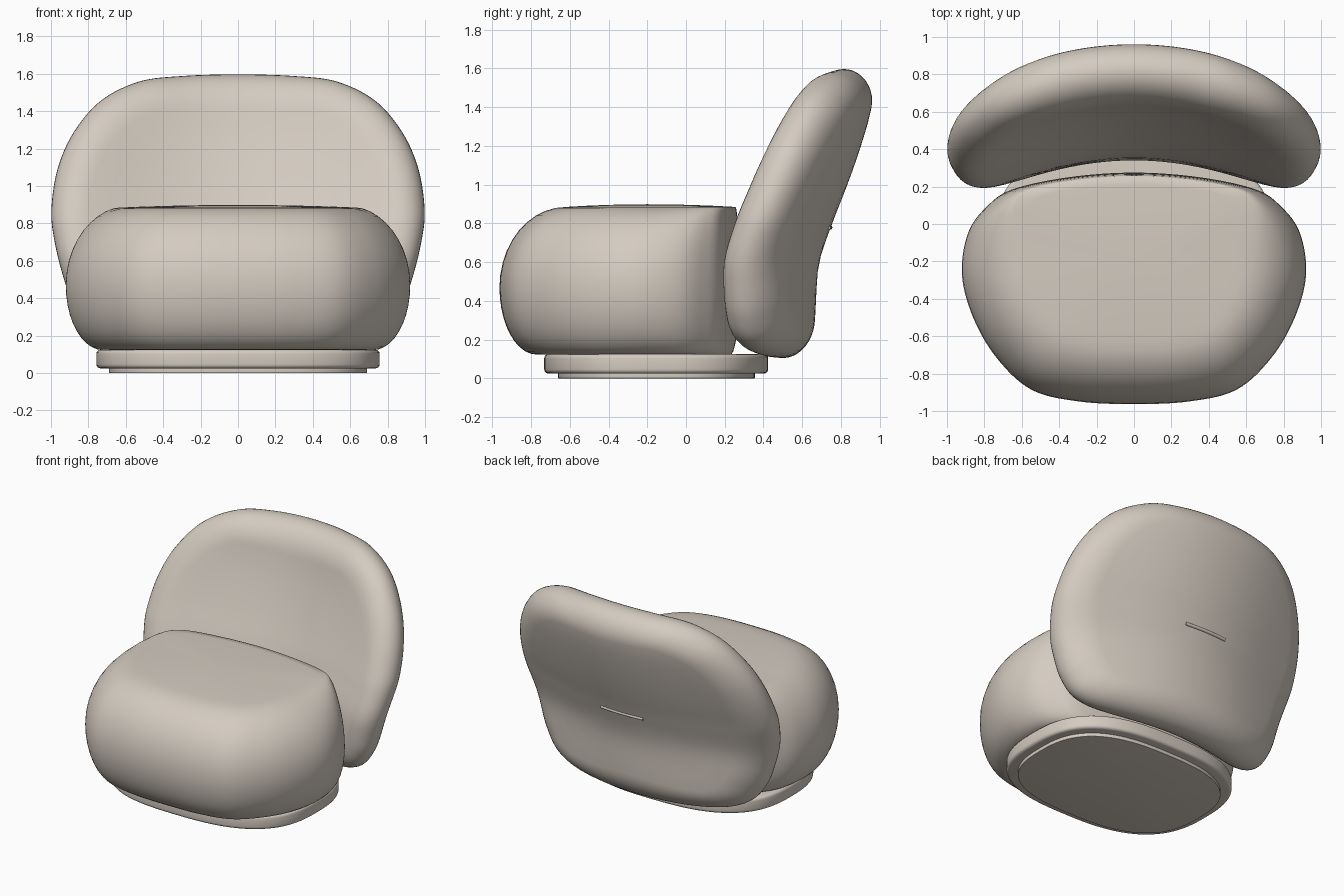
import bpy, bmesh, math
from mathutils import Vector

if "Cube" in bpy.data.objects:
    bpy.data.objects.remove(bpy.data.objects["Cube"])

fabric = bpy.data.materials.new("warm beige fabric")
fabric.diffuse_color = (0.66, 0.60, 0.53, 1)
fabric.use_nodes = True
fabric.node_tree.nodes["Principled BSDF"].inputs["Base Color"].default_value = fabric.diffuse_color


def catmull(a, b, c, d, t):
    return 0.5 * (2 * b + (c - a) * t + (2 * a - 5 * b + 4 * c - d) * t * t
                  + (3 * b - a - 3 * c + d) * t ** 3)


def outline(half, steps=8):
    """Closed smooth outline from the right half, mirrored in x."""
    pts = [Vector(p) for p in half]
    pts += [Vector((-p.x, p.y)) for p in pts[-2:0:-1]]
    n = len(pts)
    return [catmull(pts[i - 1], pts[i], pts[(i + 1) % n], pts[(i + 2) % n], s / steps)
            for i in range(n) for s in range(steps)]


def loft(name, rings, start, end, angle=60):
    """Skin a list of equal rings, closing each end with a fan to a point."""
    bm = bmesh.new()
    rows = [[bm.verts.new(p) for p in r] for r in rings]
    n = len(rows[0])
    for a, b in zip(rows, rows[1:]):
        for i in range(n):
            bm.faces.new((a[i], a[(i + 1) % n], b[(i + 1) % n], b[i]))
    for row, tip in ((rows[0], start), (rows[-1], end)):
        v = bm.verts.new(tip)
        for i in range(n):
            bm.faces.new((row[i], row[(i + 1) % n], v))
    bmesh.ops.recalc_face_normals(bm, faces=bm.faces)
    mesh = bpy.data.meshes.new(name)
    bm.to_mesh(mesh)
    bm.free()
    ob = bpy.data.objects.new(name, mesh)
    bpy.context.collection.objects.link(ob)
    mesh.materials.append(fabric)
    bpy.ops.object.select_all(action='DESELECT')
    ob.select_set(True)
    bpy.context.view_layer.objects.active = ob
    bpy.ops.object.shade_smooth_by_angle(angle=math.radians(angle))
    return ob


# Seat cushion: bottom, widest and top outlines joined by quarter-round walls
wide = outline([(0, -.963), (.3, -.948), (.55, -.885), (.735, -.715), (.86, -.5), (.92, -.27),
                (.888, -.05), (.79, .09), (.65, .185), (.35, .25), (0, .275)])
top = outline([(0, -.62), (.22, -.61), (.41, -.55), (.52, -.42), (.57, -.28), (.59, -.12),
               (.625, .01), (.63, .11), (.55, .185), (.3, .235), (0, .255)])
low = outline([(0, -.77), (.25, -.76), (.45, -.71), (.59, -.58), (.68, -.43), (.72, -.25),
               (.71, -.06), (.65, .07), (.55, .16), (.3, .21), (0, .23)])
MID_Z, LOW_Z, TOP_Z = .47, .123, .885
rings = [[(p.x * s, -.2 + (p.y + .2) * s, LOW_Z) for p in low] for s in (.4, .8)]
for k in range(21):
    a = math.pi / 2 * (k / 10 - 1)
    w = math.cos(a)
    edge, h = (low, MID_Z - LOW_Z) if a < 0 else (top, TOP_Z - MID_Z)
    rings.append([(*e.lerp(q, w), MID_Z + h * math.sin(a)) for e, q in zip(edge, wide)])
for s in (.9, .75, .5, .25):                     # slight crown
    rings.append([(p.x * s, -.2 + (p.y + .2) * s, TOP_Z + .014 * (1 - s * s)) for p in top])
loft("seat_cushion", rings, (0, -.2, LOW_Z), (0, -.2, TOP_Z + .014))


# Backrest: puffy shell, leaning backwards and wrapping round the seat
spine = [(-.2, .50), (0, .50), (.2, .50), (.4, .508), (.6, .525), (.8, .592), (1, .67),
         (1.2, .74), (1.4, .795), (1.6, .815), (1.8, .82)]


def spine_y(z):
    i = min(max(int((z + .2) / .2), 1), len(spine) - 3)
    return catmull(*[spine[j][1] for j in range(i - 1, i + 3)], (z - spine[i][0]) / .2)


def shell(p, offset):
    wrap = .3 * p.x ** 2 - .09 * p.x ** 6
    return (p.x, spine_y(p.y) - wrap + offset, p.y)


rim = outline([(0, 1.597), (.3, 1.588), (.53, 1.558), (.735, 1.455), (.88, 1.285), (.965, 1.09),
               (.998, .87), (.98, .7), (.93, .5), (.86, .31), (.74, .175), (.5, .117), (0, .105)])
centre = Vector((0, .85))
THICK, ROUND = .163, .2
layers = [(ROUND * (1 - math.cos(math.pi / 20 * k)), 1, THICK * math.sin(math.pi / 20 * k))
          for k in range(11)]
layers += [(ROUND, s, THICK) for s in (.85, .7, .55, .4, .25, .12)]


def layer(inset, scale, offset):
    return [shell(centre + (p - centre) * (1 - inset / (p - centre).length) * scale, offset)
            for p in rim]


rings = [layer(d, s, -h) for d, s, h in reversed(layers)]
rings += [layer(d, s, h) for d, s, h in layers[1:]]
loft("backrest", rings, shell(centre, -THICK), shell(centre, THICK))


# Plinth and recessed foot: rounded oval slabs
def slab(name, rx, y0, y1, z0, z1, r):
    def ring(inset, z):
        pts = []
        for i in range(96):
            c, s = math.cos(math.tau * i / 96), math.sin(math.tau * i / 96)
            pts.append((math.copysign(abs(c) ** .74, c) * (rx - inset),
                        (y0 + y1) / 2 + math.copysign(abs(s) ** .74, s) * ((y1 - y0) / 2 - inset), z))
        return pts
    arc = [(r * (1 - math.sin(a)), r * (1 - math.cos(a)))
           for a in (math.pi / 8 * k for k in range(5))]
    rings = [ring(d, z0 + h) for d, h in arc]
    rings += [ring(d, z1 - h) for d, h in reversed(arc)]
    mid = (y0 + y1) / 2
    loft(name, rings, (0, mid, z0), (0, mid, z1), 40)


slab("plinth", .757, -.732, .424, .025, .125, .022)
slab("foot", .69, -.66, .355, 0, .03, .003)

# Thin pull bar following the rear of the backrest
rings = []
for k in range(9):
    x = -.17 + .34 * k / 8
    y = shell(Vector((x, .78)), THICK)[1] - .004
    rings.append([(x, y + .012 * math.cos(math.tau * i / 12), .78 + .012 * math.sin(math.tau * i / 12))
                  for i in range(12)])
loft("pull_bar", rings, (-.17, rings[0][3][1], .78), (.17, rings[-1][3][1], .78), 40)
